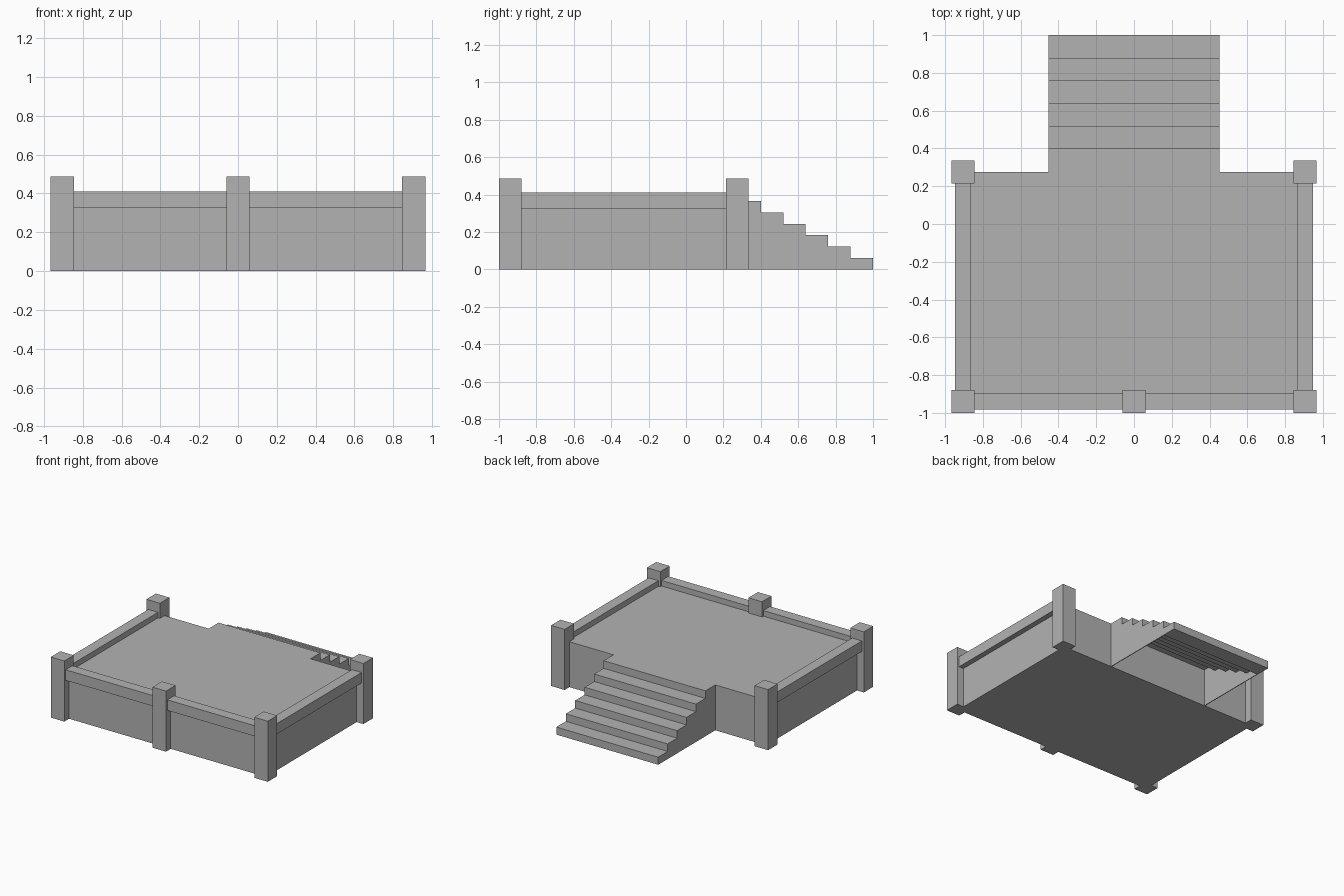
import bpy, bmesh

cube = bpy.data.objects.get("Cube")
if cube:
    bpy.data.objects.remove(cube, do_unlink=True)

GREY = (0.45, 0.45, 0.45, 1.0)
stone = bpy.data.materials.new("plain_grey")
stone.use_nodes = True
stone.diffuse_color = GREY
stone.node_tree.nodes["Principled BSDF"].inputs["Base Color"].default_value = GREY


def finish(name, bm):
    bmesh.ops.recalc_face_normals(bm, faces=bm.faces)
    mesh = bpy.data.meshes.new(name)
    bm.to_mesh(mesh)
    bm.free()
    mesh.materials.append(stone)
    obj = bpy.data.objects.new(name, mesh)
    bpy.context.collection.objects.link(obj)
    return obj


def box(name, x, y, z):
    """Box from (min, max) pairs along each axis."""
    bm = bmesh.new()
    bmesh.ops.create_cube(bm, size=1)
    for v in bm.verts:
        for axis, (lo, hi) in enumerate((x, y, z)):
            v.co[axis] = lo if v.co[axis] < 0 else hi
    return finish(name, bm)


def panel(name, profile, x0, x1):
    """Extrude a (y, z) profile along x."""
    bm = bmesh.new()
    face = bm.faces.new([bm.verts.new((x0, y, z)) for y, z in profile])
    out = bmesh.ops.extrude_face_region(bm, geom=[face])
    for v in out["geom"]:
        if isinstance(v, bmesh.types.BMVert):
            v.co.x = x1
    return finish(name, bm)


# Shared layout: post centres lie on the platform outline
side, front, back = 0.905, -0.94, 0.275
deck = 0.365
post, post_top = 0.06, 0.487
rail, rail_z = 0.043, (0.325, 0.41)

# Platform
box("platform", (-side, side), (front, back), (0, deck))

# Posts
posts = {
    "front_right_post": (-side, front), "front_left_post": (side, front),
    "back_right_post": (-side, back), "back_left_post": (side, back),
    "front_middle_post": (0, front),
}
for name, (x, y) in posts.items():
    box(name, (x - post, x + post), (y - post, y + post), (0, post_top))

# Rails between the posts
for label, s in (("right", -1), ("left", 1)):
    box(f"{label}_rail", (s * side - rail, s * side + rail),
        (front + post, back - post), rail_z)
    ends = sorted((s * post, s * (side - post)))
    box(f"front_{label}_rail", ends, (front - rail, front + rail), rail_z)

# Steps, from the deck down to the ground
steps, depth, half = 6, 0.12, 0.453
rise = deck / steps
edges = [back] + [1 - depth * (steps - 1 - i) for i in range(steps)]
for i in range(steps):
    top = deck - i * rise
    box(f"step_{i + 1}", (-half, half), (edges[i], edges[i + 1]), (top - rise, top))

# Thin side walls that close the hollow under the steps
profile = [(back, 0)]
for i in range(steps - 1):
    z = deck - (i + 1) * rise
    profile += [(edges[i], z), (edges[i + 1], z)]
profile.append((edges[steps - 1], 0))
for label, s in (("right", -1), ("left", 1)):
    panel(f"{label}_stair_wall", profile, s * half, s * (half - 0.006))
